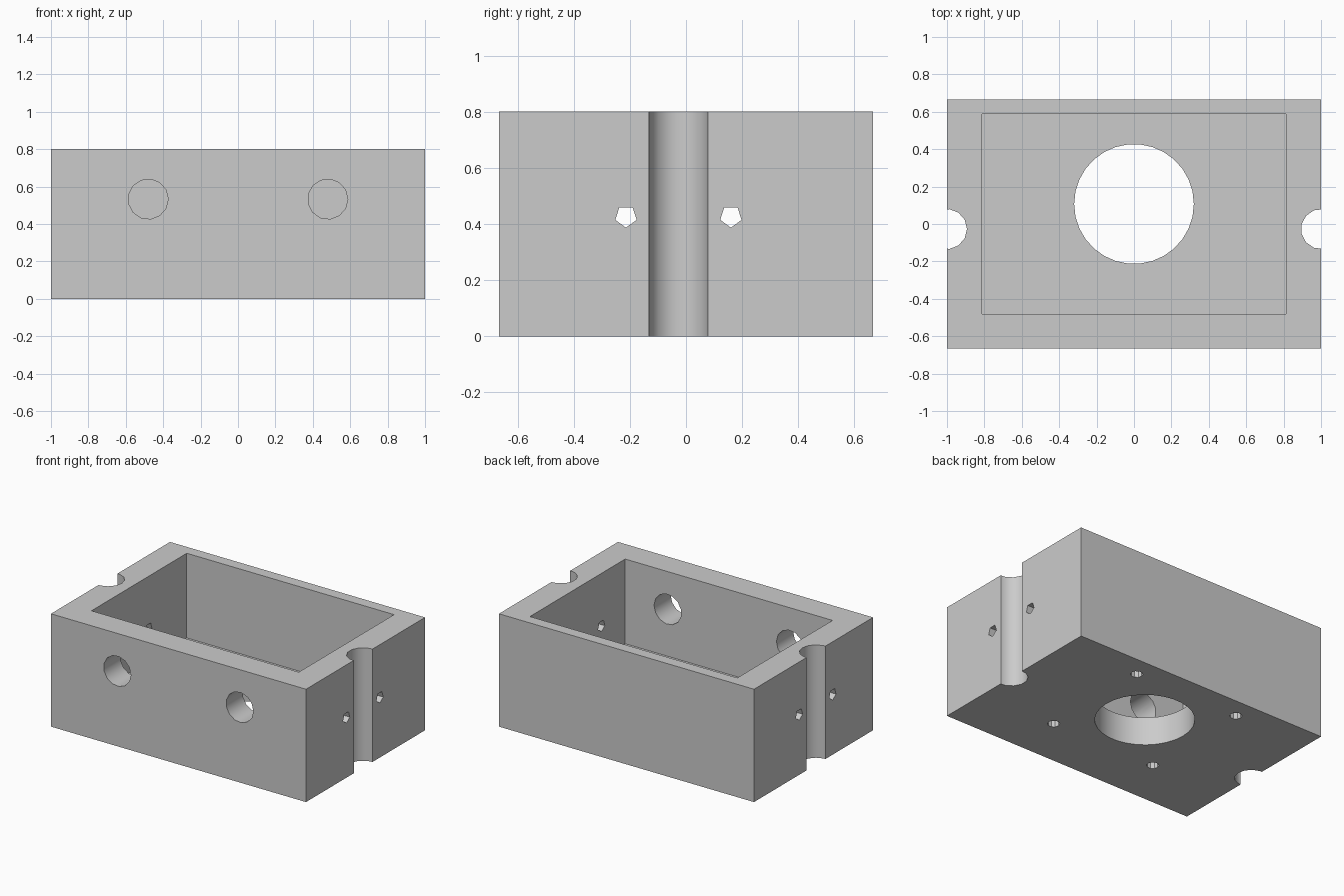
import bpy, bmesh
from math import radians
from mathutils import Matrix, Vector

default = bpy.data.objects.get("Cube")
if default:
    bpy.data.objects.remove(default, do_unlink=True)

WIDTH, DEPTH, HEIGHT, FLOOR = 2.0, 1.333, 0.8, 0.2

grey = bpy.data.materials.new("light grey")
grey.use_nodes = True
COLOUR = (0.6, 0.6, 0.6, 1)
grey.diffuse_color = COLOUR
grey.node_tree.nodes["Principled BSDF"].inputs["Base Color"].default_value = COLOUR


def finish(bm, name):
    bmesh.ops.recalc_face_normals(bm, faces=bm.faces)
    mesh = bpy.data.meshes.new(name)
    bm.to_mesh(mesh)
    bm.free()
    mesh.materials.append(grey)
    obj = bpy.data.objects.new(name, mesh)
    bpy.context.collection.objects.link(obj)
    return obj


def block(name, low, high):
    low, high = Vector(low), Vector(high)
    bm = bmesh.new()
    bmesh.ops.create_cube(bm, size=1)
    bmesh.ops.scale(bm, vec=high - low, verts=bm.verts)
    bmesh.ops.translate(bm, vec=(low + high) / 2, verts=bm.verts)
    return finish(bm, name)


def drill(name, centre, radius, length, sides, axis="Z", top_radius=None):
    """Cylinder or cone cutter, turned so a corner lies on its local x axis."""
    bm = bmesh.new()
    bmesh.ops.create_cone(bm, cap_ends=True, segments=sides, radius1=radius,
                          radius2=radius if top_radius is None else top_radius,
                          depth=length)
    turn = Matrix.Rotation(radians(-90), 4, "Z")
    if axis != "Z":
        turn = Matrix.Rotation(radians(90), 4, axis) @ turn
    bmesh.ops.transform(bm, matrix=Matrix.Translation(centre) @ turn, verts=bm.verts)
    return finish(bm, name)


body = block("housing", (-WIDTH / 2, -DEPTH / 2, 0), (WIDTH / 2, DEPTH / 2, HEIGHT))

# Open cavity and the large bore through the floor
cutters = [
    block("cavity", (-0.813, -0.48, FLOOR), (0.813, 0.587, 1)),
    drill("floor_bore", (0, 0.107, FLOOR / 2), 0.32, 0.4, 30),
]

# Countersunk screw holes in a square around the bore
SINK = 0.065
for x in (-0.413, 0.413):
    for y in (-0.306, 0.52):
        cutters.append(drill("screw_hole", (x, y, 0.07), 0.04, 0.22, 10))
        cutters.append(drill("countersink", (x, y, FLOOR - SINK / 2),
                             0.04, SINK, 10, top_radius=0.08))

for side in (-1, 1):
    # Vertical groove on each end and round hole in the front wall
    cutters.append(drill("end_groove", (side, -0.027, 0.4), 0.107, 1.2, 13))
    cutters.append(drill("front_hole", (side * 0.48, -0.6, 0.533), 0.107, 0.4, 13, "X"))
    # Small five-sided holes through both ends, either side of the groove
    cutters.append(drill("tie_hole", (0, -0.027 + side * 0.187, 0.427),
                         0.04, 2.4, 5, "Y"))

# Cut everything out of the housing, then drop the cutters
bpy.context.view_layer.objects.active = body
for cutter in cutters:
    cut = body.modifiers.new("cut", "BOOLEAN")
    cut.operation = "DIFFERENCE"
    cut.solver = "EXACT"
    cut.object = cutter
    bpy.ops.object.modifier_apply(modifier=cut.name)
    bpy.data.objects.remove(cutter, do_unlink=True)

bpy.ops.object.select_all(action="DESELECT")
body.select_set(True)
bpy.ops.object.shade_smooth_by_angle(angle=radians(30))
